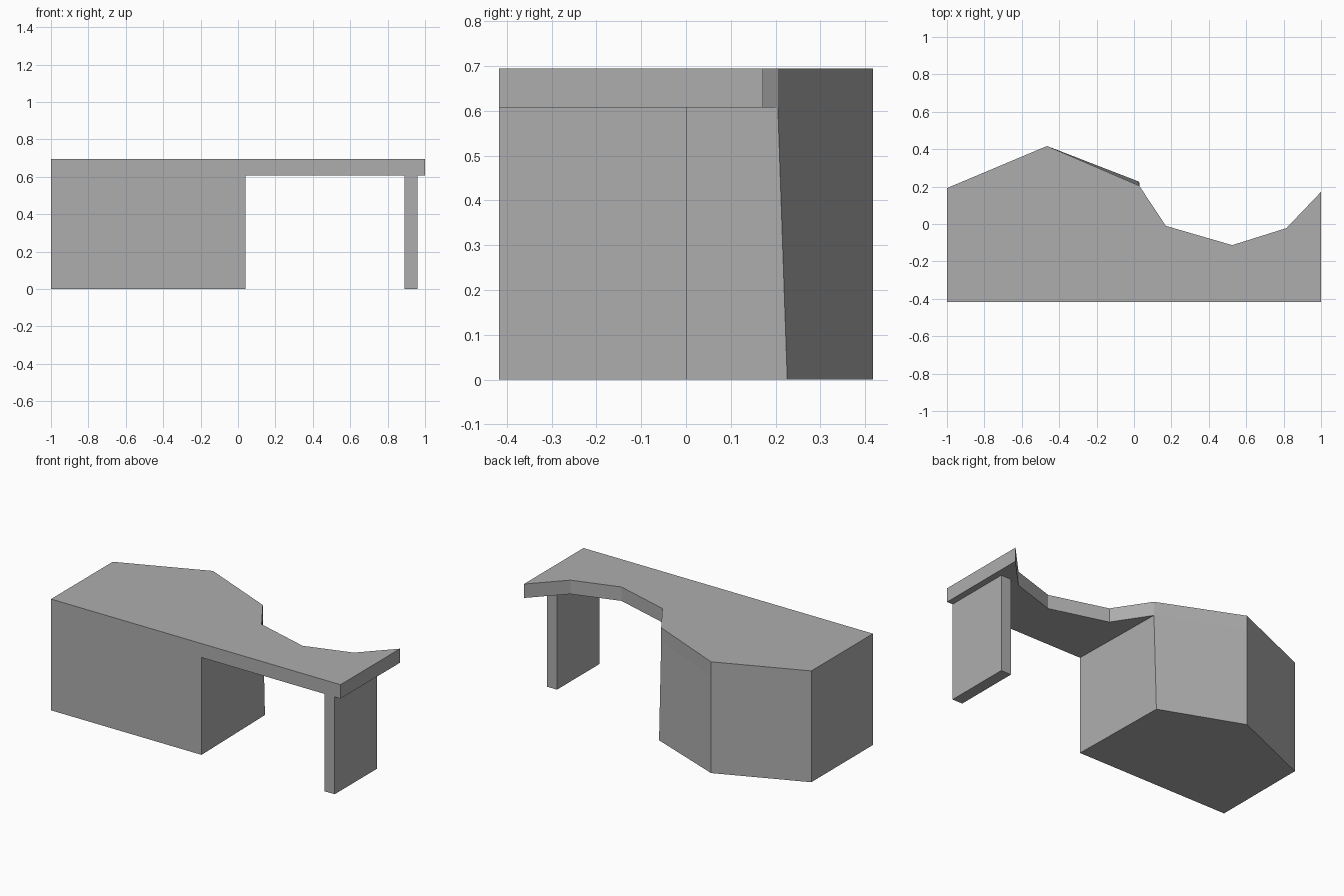
import bpy
import bmesh

cube = bpy.data.objects.get("Cube")
if cube:
    bpy.data.objects.remove(cube, do_unlink=True)

# Single plain grey finish
grey = bpy.data.materials.new("mid_grey")
grey.use_nodes = True
colour = (0.42, 0.42, 0.42, 1)
grey.diffuse_color = colour
grey.node_tree.nodes["Principled BSDF"].inputs["Base Color"].default_value = colour

FRONT = -0.417
UNDERSIDE = 0.608
TOP = 0.695


def loft(name, lower, upper, z0, z1):
    """Solid between two matching outlines at heights z0 and z1."""
    bm = bmesh.new()
    low = [bm.verts.new((x, y, z0)) for x, y in lower]
    high = [bm.verts.new((x, y, z1)) for x, y in upper]
    bm.faces.new(low)
    bm.faces.new(high)
    n = len(low)
    for i in range(n):
        j = (i + 1) % n
        bm.faces.new((low[i], low[j], high[j], high[i]))
    bmesh.ops.recalc_face_normals(bm, faces=bm.faces)
    mesh = bpy.data.meshes.new(name)
    bm.to_mesh(mesh)
    bm.free()
    mesh.materials.append(grey)
    obj = bpy.data.objects.new(name, mesh)
    bpy.context.collection.objects.link(obj)


# Angled back shared by the desktop and the cabinet
back = [(-0.465, 0.417), (-1, 0.192)]

# Desktop with a scooped back edge
desktop_outline = [
    (-1, FRONT), (1, FRONT), (1, 0.172), (0.815, -0.022),
    (0.525, -0.113), (0.17, -0.01), (0.028, 0.205),
] + back
loft("desktop", desktop_outline, desktop_outline, UNDERSIDE, TOP)

# Solid cabinet, its inner back corner leaning slightly
cabinet_front = [(-1, FRONT), (0.04, FRONT)]
loft("cabinet",
     cabinet_front + [(0.028, 0.226)] + back,
     cabinet_front + [(0.028, 0.205)] + back,
     0, UNDERSIDE)

# Panel leg under the free end
leg_outline = [(0.89, FRONT), (0.96, FRONT), (0.96, 0.002), (0.89, 0.002)]
loft("panel_leg", leg_outline, leg_outline, 0, UNDERSIDE)
